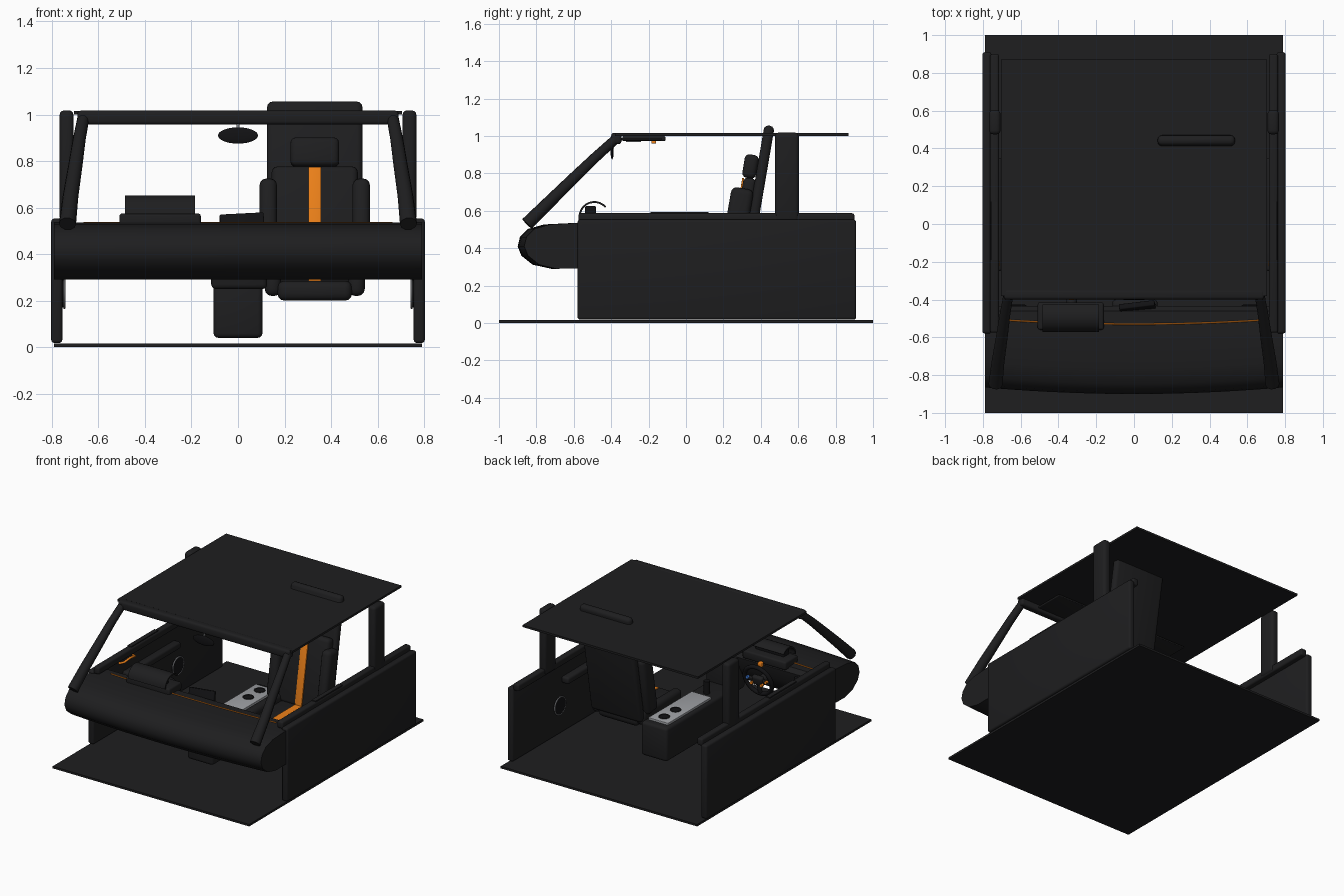
import bpy, bmesh, math
from mathutils import Vector

if "Cube" in bpy.data.objects:
    bpy.data.objects.remove(bpy.data.objects["Cube"])

def mat(name, *c):
    m = bpy.data.materials.new(name)
    m.diffuse_color = (*c, 1)
    m.use_nodes = True
    m.node_tree.nodes["Principled BSDF"].inputs["Base Color"].default_value = m.diffuse_color
    return m

DARK = mat("dark_trim", .013, .013, .014)
BLACK = mat("black_trim", .006, .006, .007)
ORANGE = mat("orange_accent", .85, .22, .01)
BLUE = mat("blue_button", .05, .2, .7)
SILVER = mat("silver_trim", .35, .36, .38)

def finish(o, name, m, smooth=True):
    o.name = name
    o.data.materials.clear()
    o.data.materials.append(m)
    if smooth:
        bpy.ops.object.select_all(action='DESELECT')
        o.select_set(True)
        bpy.context.view_layer.objects.active = o
        bpy.ops.object.shade_smooth_by_angle(angle=math.radians(40))
    return o

def box(name, c, s, m=DARK, bev=0.0, rot=(0, 0, 0)):
    """Bevelled box from centre and size."""
    bm = bmesh.new()
    bmesh.ops.create_cube(bm, size=1)
    bmesh.ops.scale(bm, vec=s, verts=bm.verts)
    if bev:
        bmesh.ops.bevel(bm, geom=bm.edges[:], offset=bev, segments=3, profile=.5, affect='EDGES')
    me = bpy.data.meshes.new(name)
    bm.to_mesh(me)
    bm.free()
    o = bpy.data.objects.new(name, me)
    bpy.context.collection.objects.link(o)
    o.location, o.rotation_euler = c, rot
    return finish(o, name, m)

def span(name, x0, x1, y0, y1, z0, z1, m=DARK, bev=0.0):
    return box(name, ((x0+x1)/2, (y0+y1)/2, (z0+z1)/2), (x1-x0, y1-y0, z1-z0), m, bev)

def cyl(name, c, r, h, m=DARK, rot=(0, 0, 0), n=24):
    bpy.ops.mesh.primitive_cylinder_add(vertices=n, radius=r, depth=h, location=c, rotation=rot)
    return finish(bpy.context.object, name, m)

def torus(name, c, R, r, m=DARK, rot=(0, 0, 0)):
    bpy.ops.mesh.primitive_torus_add(major_radius=R, minor_radius=r, major_segments=40,
                                     minor_segments=10, location=c, rotation=rot)
    return finish(bpy.context.object, name, m)

def tube(name, pts, radii, m=DARK):
    cu = bpy.data.curves.new(name, 'CURVE')
    cu.dimensions, cu.bevel_depth, cu.bevel_resolution = '3D', 1, 3
    cu.use_fill_caps = True
    sp = cu.splines.new('POLY')
    sp.points.add(len(pts) - 1)
    for p, co, r in zip(sp.points, pts, radii):
        p.co, p.radius = (*co, 1), r
    o = bpy.data.objects.new(name, cu)
    bpy.context.collection.objects.link(o)
    cu.materials.append(m)
    return o

def loft(name, prof, xs, bend, m=DARK):
    """Closed (y, z) profile swept along x, with y pushed back by bend(x, y)."""
    bm = bmesh.new()
    rings = [[bm.verts.new((x, y + bend(x, y), z)) for y, z in prof] for x in xs]
    n = len(prof)
    for a, b in zip(rings, rings[1:]):
        for i in range(n):
            bm.faces.new((a[i], a[(i+1) % n], b[(i+1) % n], b[i]))
    bm.faces.new(rings[0])
    bm.faces.new(rings[-1])
    bmesh.ops.recalc_face_normals(bm, faces=bm.faces)
    me = bpy.data.meshes.new(name)
    bm.to_mesh(me)
    bm.free()
    o = bpy.data.objects.new(name, me)
    bpy.context.collection.objects.link(o)
    return finish(o, name, m)

H = math.pi / 2

# floor, roof, header rail
span("floor", -.79, .79, -1, 1, 0, .015)
span("roof_panel", -.705, .705, -.38, .87, 1.0, 1.015)
span("header_rail", -.69, .69, -.4, -.345, .957, 1.017, DARK, .015)

# doors, pillars, speakers and visors on both sides
for s, side in ((-1, "left"), (1, "right")):
    def sp(name, x0, x1, *r, **k):
        a, b = sorted((s*x0, s*x1))
        return span(side + "_" + name, a, b, *r, **k)
    sp("door_panel", .755, .803, -.58, .91, .018, .553, bev=.014)
    sp("door_sill", .715, .762, -.575, .9, .535, .587, bev=.012)
    sp("sill_switch_strip", .725, .757, -.19, .12, .58, .593)
    sp("armrest", .7, .76, -.25, .35, .38, .43, bev=.015)
    sp("b_pillar", .707, .767, .475, .603, .54, 1.018, bev=.02)
    sp("sun_visor", .17, .55, -.36, -.13, .977, .99, bev=.005)
    cyl(side + "_door_speaker", (s*.75, .38, .23), .06, .012, BLACK, (0, H, 0), 32)
    torus(side + "_speaker_ring", (s*.746, .38, .23), .063, .004, SILVER, (0, H, 0))
    tube(side + "_door_pull", [(s*.755, -.29, .5), (s*.725, -.27, .51), (s*.72, -.21, .52),
         (s*.725, -.15, .51), (s*.755, -.13, .5)], [.008]*5, ORANGE)
    tube(side + "_a_pillar", [(s*.733, -.85, .53), (s*.72, -.73, .648), (s*.7, -.6, .775),
         (s*.683, -.48, .89), (s*.665, -.375, .985)], [.037, .034, .031, .028, .026])

# dashboard with bowed front, and thin accent line
prof = [(-.9, .41), (-.888, .46), (-.845, .503), (-.76, .527), (-.6, .535), (-.46, .53),
        (-.435, .5), (-.45, .42), (-.5, .33), (-.55, .292), (-.72, .29), (-.82, .312), (-.88, .36)]
xs = [-.79 + 1.58*i/20 for i in range(21)]
bow = lambda x, y: .035 * (x/.79)**2 * min(1, max(0, (-y - .5)/.3))
loft("dashboard", prof, xs, bow)
tube("dash_accent_line", [(x*.84, -.53 + .02*(x/.79)**2, .534) for x in xs], [.004]*21, ORANGE)
for i, x in enumerate((-.62, -.06, .06, .62)):
    box(f"air_vent_{i+1}", (x, -.44, .46), (.1, .025, .045), BLACK, .006)

# instrument hood
arc = [(-.49 + .083*math.cos(a), .572 + .08*math.sin(a)) for a in
       [math.radians(180 - 14*i) for i in range(11)]]
inn = [(-.49 + .073*math.cos(a), .572 + .07*math.sin(a)) for a in
       [math.radians(40 + 14*i) for i in range(11)]]
loft("instrument_hood", arc + inn, (-.485, -.185), lambda x, y: 0)
span("instrument_base", -.51, -.16, -.56, -.415, .515, .575, DARK, .012)
span("instrument_display", -.45, -.22, -.54, -.48, .55, .625, BLACK, .008)

# centre stack and screen
span("centre_stack", -.115, .125, -.52, -.4, .25, .5, DARK, .02)
box("centre_screen", (.02, -.445, .5), (.19, .03, .15), BLACK, .006, (-.25, -.05, .12))

# console with cup holders
span("console", -.105, .105, -.44, .37, .04, .285, DARK, .02)
span("console_plate", -.08, .08, -.18, .32, .28, .3, SILVER, .003)
for i, y in enumerate((.12, .25)):
    cyl(f"cup_holder_{i+1}", (0, y, .3), .032, .006, BLACK)
    torus(f"cup_ring_{i+1}", (0, y, .302), .034, .004, DARK)
cyl("gear_knob", (0, -.24, .33), .022, .09, BLACK)

# steering wheel
W = Vector((-.33, -.36, .42))
rim = torus("steering_rim", W, .108, .015, BLACK, (H - .25, 0, 0))
box("steering_hub", W, (.085, .04, .07), DARK, .014, (-.25, 0, 0))
box("steering_spokes", W, (.2, .018, .03), DARK, .006, (-.25, 0, 0))
box("steering_lower_spoke", W + Vector((0, -.012, -.055)), (.03, .018, .1), DARK, .006, (-.25, 0, 0))
cyl("steering_column", W + Vector((0, -.06, -.01)), .028, .12, DARK, (H - .25, 0, 0))
box("rim_marker", W + Vector((0, -.026, .106)), (.03, .035, .035), ORANGE, .006)
for i, (dx, dz, m) in enumerate(((.075, .012, BLUE), (.04, -.02, ORANGE), (-.04, -.02, ORANGE),
                                 (-.075, .012, ORANGE))):
    cyl(f"wheel_button_{i+1}", W + Vector((dx, .018, dz)), .011, .02, m, (H, 0, 0), 12)

# rear-view mirror and overhead console
bpy.ops.mesh.primitive_uv_sphere_add(segments=32, ring_count=16, location=(0, -.395, .91))
o = bpy.context.object
o.scale = (.086, .008, .035)
finish(o, "rear_mirror", BLACK)
tube("mirror_stem", [(0, -.395, .92), (0, -.38, .985)], [.006]*2, SILVER)
span("overhead_console", -.09, .09, -.34, -.11, .972, 1.0, DARK, .008)
span("overhead_button", -.02, .02, -.185, -.16, .96, .975, ORANGE, .003)
span("overhead_lamp", -.06, .06, -.32, -.24, .968, .975, SILVER)

# seat: reclined back parts lie on a slanted line
T = .17
def back(name, x, w, z0, z1, off, d, m=DARK, bev=.02):
    zc = (z0 + z1)/2
    return box(name, (x, .38 + (zc - .665)*math.tan(T) - off, zc), (w, d, (z1 - z0)/math.cos(T)),
               m, bev, (-T, 0, 0))
SX = .33
back("seat_shell", SX, .41, .25, 1.055, 0, .055, DARK, .024)
back("seat_back_pad", SX, .37, .27, .775, .055, .07, DARK, .025)
back("seat_headrest", SX, .21, .775, .9, .065, .075, DARK, .025)
back("seat_back_stripe", SX, .055, .29, .775, .093, .01, ORANGE, .002)
span("seat_cushion", SX-.16, SX+.16, -.15, .32, .2, .285, DARK, .03)
span("seat_cushion_stripe", SX-.027, SX+.027, -.12, .26, .28, .29, ORANGE)
for s, side in ((-1, "left"), (1, "right")):
    back(f"seat_{side}_side_bolster", SX + s*.2, .075, .3, .72, .085, .12, DARK, .03)
    span(f"seat_{side}_thigh_bolster", SX + s*.18 - .035, SX + s*.18 + .035, -.13, .32, .22, .33, DARK, .03)
